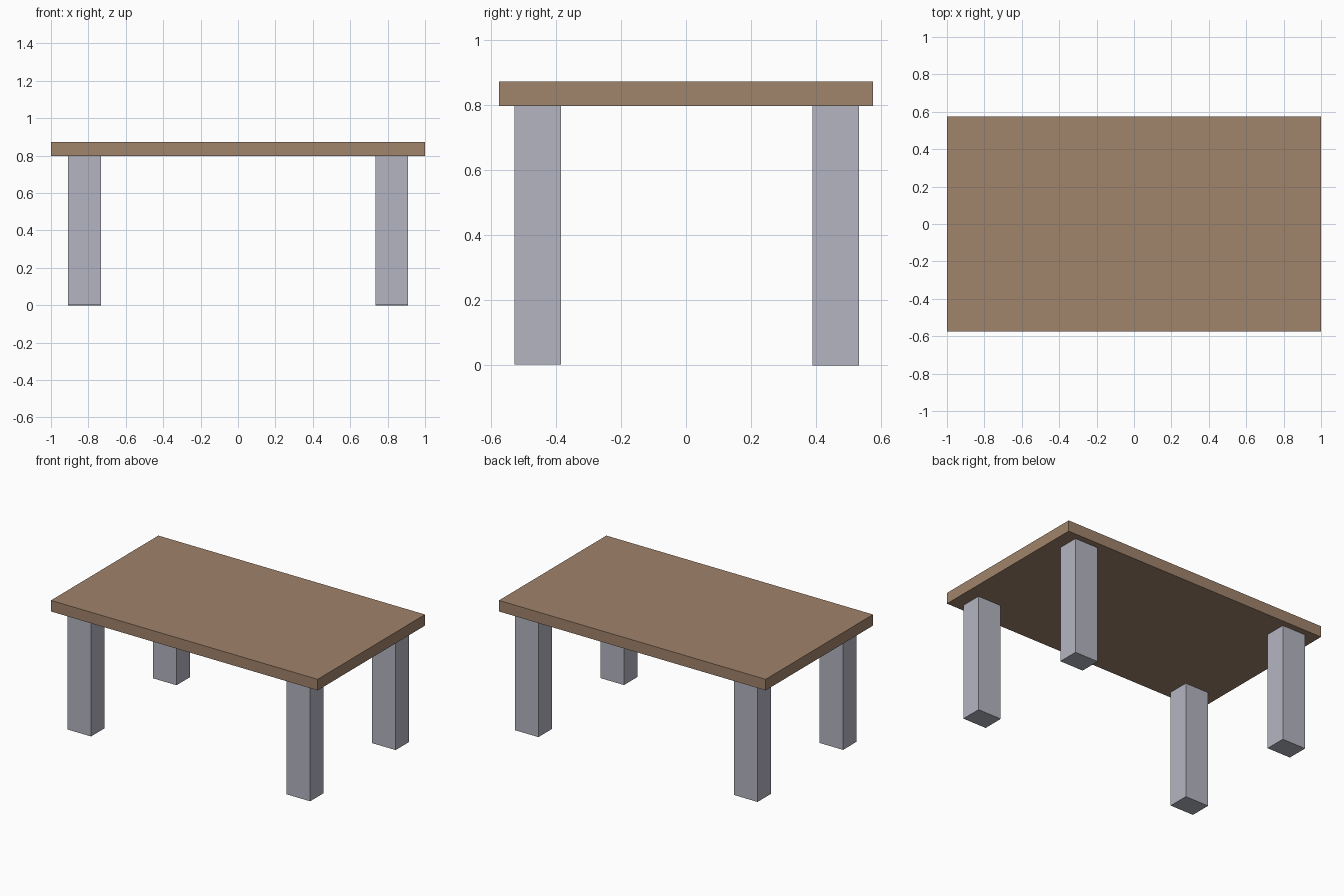
import bpy

if "Cube" in bpy.data.objects:
    bpy.data.objects.remove(bpy.data.objects["Cube"])


def material(name, rgb):
    m = bpy.data.materials.new(name)
    m.diffuse_color = (*rgb, 1.0)
    m.use_nodes = True
    m.node_tree.nodes["Principled BSDF"].inputs["Base Color"].default_value = m.diffuse_color
    return m


def box(name, lo, hi, mat):
    """Axis-aligned box between two corners."""
    bpy.ops.mesh.primitive_cube_add(
        size=1, location=[(a + b) / 2 for a, b in zip(lo, hi)])
    ob = bpy.context.object
    ob.name = name
    ob.scale = [b - a for a, b in zip(lo, hi)]
    bpy.ops.object.transform_apply(location=False, rotation=False, scale=True)
    ob.data.materials.append(mat)
    return ob


wood = material("brown wood", (0.352, 0.227, 0.147))
grey = material("light grey", (0.456, 0.462, 0.533))

# Tabletop slab
UNDERSIDE, TOP = 0.797, 0.872
box("tabletop", (-1.0, -0.575, UNDERSIDE), (1.0, 0.575, TOP), wood)

# Four square legs, touching the underside; the front pair is a touch shorter
LEG_X, LEG_Y = 0.176, 0.143
for side, x in (("left", -0.909), ("right", 0.734)):
    for end, y, foot in (("front", -0.527, 0.003), ("back", 0.389, 0.0)):
        box(f"{end}_{side}_leg", (x, y, foot),
            (x + LEG_X, y + LEG_Y, UNDERSIDE), grey)
